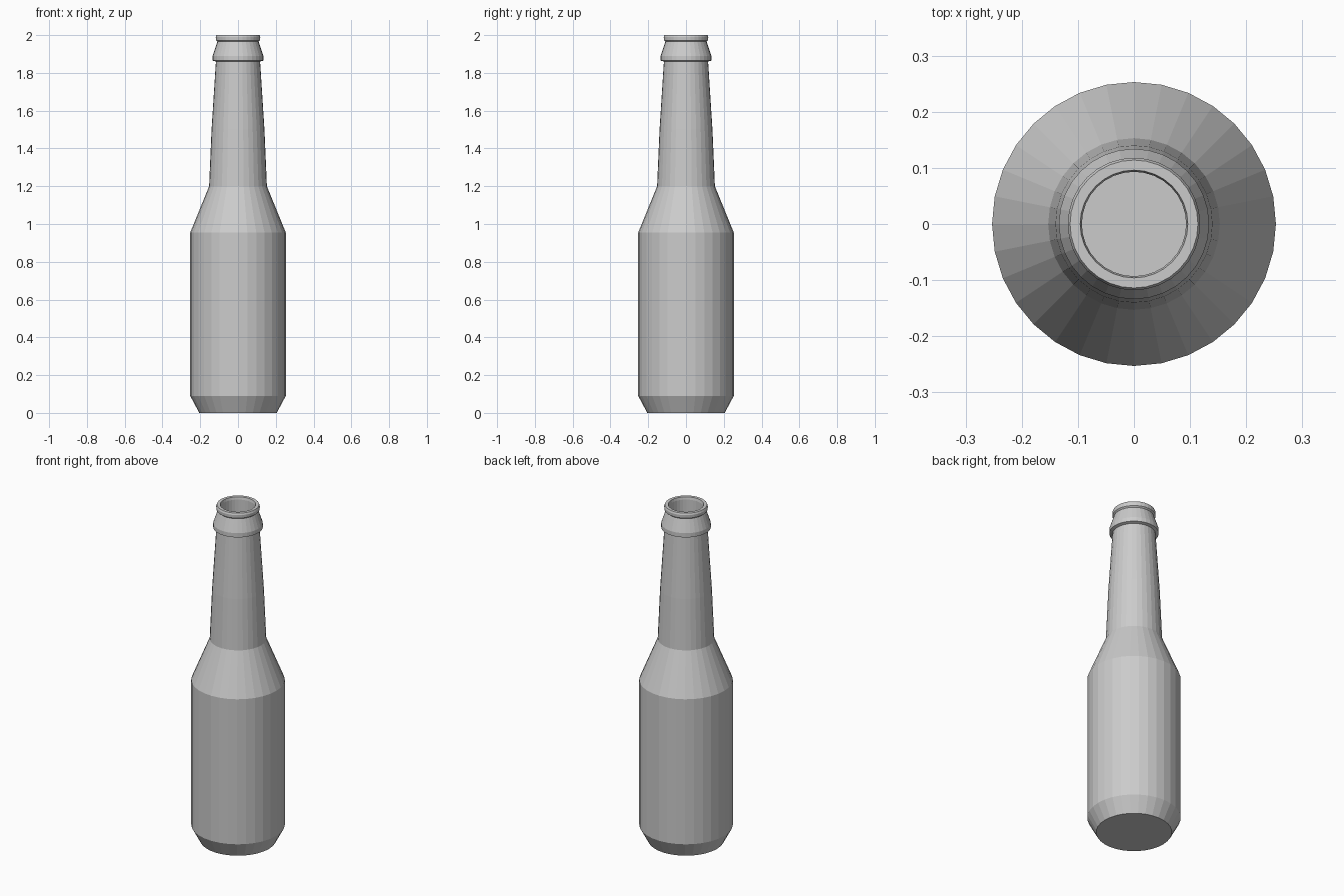
import bpy, bmesh, math

if "Cube" in bpy.data.objects:
    bpy.data.objects.remove(bpy.data.objects["Cube"])

SIDES = 32

# Closed wall profile (radius, height): outside going up, then inside going down
outer = [(0.205, 0.0), (0.253, 0.09), (0.253, 0.955), (0.153, 1.2), (0.14, 1.5),
         (0.117, 1.86), (0.134, 1.865), (0.134, 1.89), (0.109, 1.965),
         (0.117, 1.972), (0.118, 1.99), (0.114, 2.0)]
inner = [(0.096, 2.0), (0.093, 1.985), (0.093, 1.86), (0.117, 1.5), (0.13, 1.205),
         (0.23, 0.95), (0.23, 0.095), (0.192, 0.022)]


def lathe(name, profile, sides):
    """Spin a profile round z, capping both ends with flat discs."""
    bm = bmesh.new()
    rings = []
    for r, z in profile:
        rings.append([bm.verts.new((r * math.cos(2 * math.pi * i / sides),
                                    r * math.sin(2 * math.pi * i / sides), z))
                      for i in range(sides)])
    for a, b in zip(rings, rings[1:]):
        for i in range(sides):
            j = (i + 1) % sides
            bm.faces.new((a[i], a[j], b[j], b[i]))
    bm.faces.new(rings[0][::-1])   # underside
    bm.faces.new(rings[-1])        # inside floor
    bmesh.ops.recalc_face_normals(bm, faces=bm.faces)
    mesh = bpy.data.meshes.new(name)
    bm.to_mesh(mesh)
    bm.free()
    obj = bpy.data.objects.new(name, mesh)
    bpy.context.collection.objects.link(obj)
    return obj


# Hollow bottle with collar and lip
lathe("bottle", outer + inner, SIDES)
